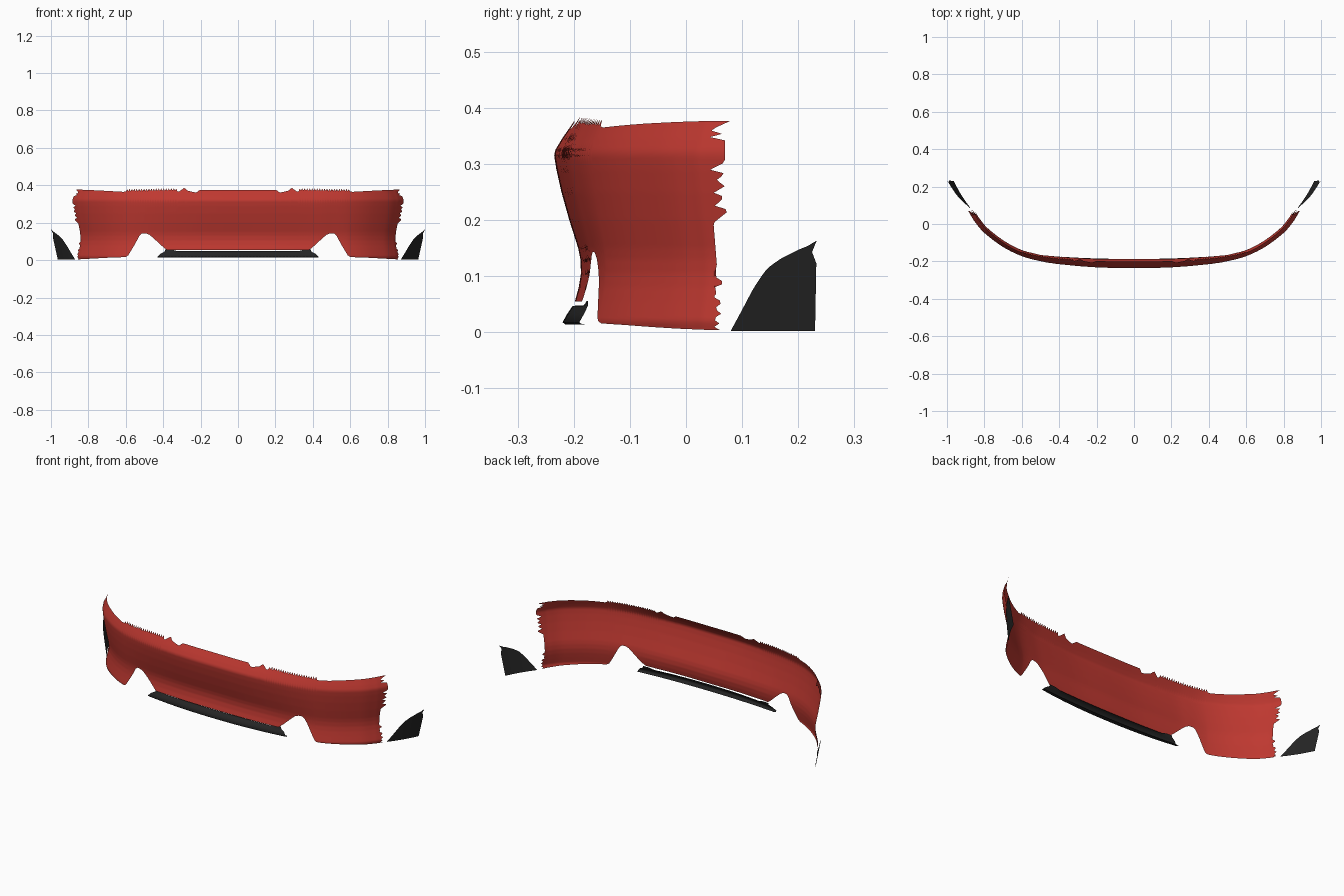
import bpy, bmesh, math
from mathutils import Vector

if "Cube" in bpy.data.objects:
    bpy.data.objects.remove(bpy.data.objects["Cube"])


def material(name, rgb):
    m = bpy.data.materials.new(name)
    m.diffuse_color = (*rgb, 1)
    m.use_nodes = True
    m.node_tree.nodes["Principled BSDF"].inputs["Base Color"].default_value = m.diffuse_color
    return m


RED = material("red paint", (0.52, 0.04, 0.03))
BLACK = material("black plastic", (0.018, 0.018, 0.018))


def lerp(table, x):
    """Piecewise linear lookup in a list of (x, value)."""
    if x <= table[0][0]:
        return table[0][1]
    for (a, va), (b, vb) in zip(table, table[1:]):
        if x <= b:
            return va + (vb - va) * (x - a) / (b - a)
    return table[-1][1]


def smooth_path(pts, steps):
    """Catmull-Rom curve through 2D points."""
    p = [Vector(q) for q in pts]
    p = [Vector((-p[1].x, p[1].y))] + p + [2 * p[-1] - p[-2]]
    out = []
    for i in range(1, len(p) - 2):
        a, b, c, d = p[i - 1:i + 3]
        for k in range(steps):
            t = k / steps
            out.append(0.5 * (2 * b + (c - a) * t + (2 * a - 5 * b + 4 * c - d) * t * t
                              + (3 * b - a - 3 * c + d) * t ** 3))
    return out + [p[-2]]


def sheet(name, columns, mat):
    """Mirrored sheet from columns of points (bottom to top, going outward in x)."""
    bm = bmesh.new()
    cols = [[bm.verts.new(p) for p in c] for c in columns]
    for a, b in zip(cols, cols[1:]):
        for i in range(len(a) - 1):
            bm.faces.new((a[i], b[i], b[i + 1], a[i + 1]))
    bmesh.ops.remove_doubles(bm, verts=bm.verts, dist=0.00005)
    me = bpy.data.meshes.new(name)
    bm.to_mesh(me)
    bm.free()
    me.materials.append(mat)
    me.shade_smooth()
    ob = bpy.data.objects.new(name, me)
    bpy.context.collection.objects.link(ob)
    mod = ob.modifiers.new("mirror", 'MIRROR')
    mod.use_clip = True
    mod.merge_threshold = 0.0005
    return ob


# Bumper skin: plan curve, inward offset by height, lower and upper outlines
plan = [(0, -.235), (.2, -.232), (.4, -.215), (.5, -.199), (.6, -.172),
        (.7, -.123), (.8, -.048), (.85, .01), (.868, .038)]
inset = [(0, .034), (.02, .026), (.055, .037), (.08, .044), (.105, .048), (.13, .047),
         (.15, .043), (.2, .027), (.25, .013), (.29, .004), (.315, 0), (.325, .002),
         (.345, .014), (.365, .028), (.39, .045)]
lower = [(0, .055), (.385, .055), (.41, .075), (.45, .11), (.48, .135), (.50, .143),
         (.52, .143), (.535, .13), (.565, .075), (.595, .022), (.61, .016), (.7, .013), (.868, .004)]
upper = [(0, .376), (.205, .376), (.225, .361), (.25, .366), (.275, .372), (.29, .387),
         (.31, .372), (.32, .366), (.34, .372), (.6, .368), (.62, .365), (.75, .372), (.87, .377)]
torn_end = [(.003, .062), (.01, .05), (.016, .06), (.024, .048), (.034, .064), (.042, .05),
            (.054, .066), (.062, .048), (.07, .055), (.08, .05), (.088, .07), (.1, .05),
            (.12, .055), (.195, .049), (.218, .078), (.224, .05), (.242, .07), (.246, .045),
            (.264, .075), (.268, .05), (.283, .07), (.289, .042), (.303, .069), (.345, .07),
            (.348, .04), (.355, .07), (.36, .042), (.378, .082)]

ROWS = 64
path = smooth_path(plan, 16)
# Even spacing along the plan curve
dist = [0]
for a, b in zip(path, path[1:]):
    dist.append(dist[-1] + (b - a).length)
xs = [(d, p.x) for d, p in zip(dist, path)]
ys = [(d, p.y) for d, p in zip(dist, path)]
COLS = 140
columns = []
for i in range(COLS + 1):
    s = dist[-1] * i / COLS
    x, y = lerp(xs, s), lerp(ys, s)
    e = 0.012
    s0, s1 = max(0, s - e), min(dist[-1], s + e)
    tan = Vector((lerp(xs, s1) - lerp(xs, s0), lerp(ys, s1) - lerp(ys, s0))).normalized()
    if i == 0:
        tan = Vector((1, 0))
    nrm = Vector((-tan.y, tan.x))
    top = lerp(upper, x)
    if .33 < x < .61 and i % 2:      # torn teeth on the upper edge
        top += .012
    bot = lerp(lower, x)
    scale = 1 - .36 * min(1, x / .6) ** 2
    col = []
    for r in range(ROWS + 1):
        z = bot + (top - bot) * r / ROWS
        q = Vector((x, y)) + nrm * lerp(inset, z) * scale
        col.append((q.x, q.y, z))
    columns.append(col)
# Ragged end strip
last = []
for px, py, pz in columns[-1]:
    d = (lerp(torn_end, pz) - py) / tan.y
    last.append((px + tan.x * d, py + tan.y * d, pz))
columns.append(last)
sheet("bumper_skin", columns, RED)

# Front splitter lip: sloping strip with tapered ends and small raised tabs
columns = []
for i in range(25):
    t = i / 24
    sweep = .03 * t ** 2.2
    xb, xt = .43 * t, .39 * t
    tab = lerp([(0, 0), (.84, 0), (.9, .008), (1, .008)], t)
    columns.append([(xb, -.192 + sweep * .6, .015), (xb, -.215 + sweep, .014),
                    (xb, -.22 + sweep, .018), (xb * .6 + xt * .4, -.211 + sweep, .034),
                    (xt, -.202 + sweep * .9, .047), (xt, -.187 + sweep * .4, .048 + tab)])
sheet("front_splitter", columns, BLACK)

# Rear corner flares: curved fins behind the bumper ends
crest = [(.08, .003), (.1, .04), (.12, .078), (.14, .108), (.15, .118), (.17, .132),
         (.2, .147), (.22, .155), (.232, .165)]
columns = []
for i in range(25):
    y = .08 + .15 * i / 24
    h = lerp(crest, y)
    col = []
    for r in range(9):
        z = .002 + (h - .002) * r / 8
        yy = y + (.003 * r / 8 - .008 * (r == 7) if i == 24 else 0)
        bulge = .006 * math.sin(math.pi * (y - .08) / .15)
        col.append((.87 + (yy - .08) * .62 + z * .21 + bulge, yy, z))
    columns.append(col)
sheet("corner_flare", columns, BLACK)
